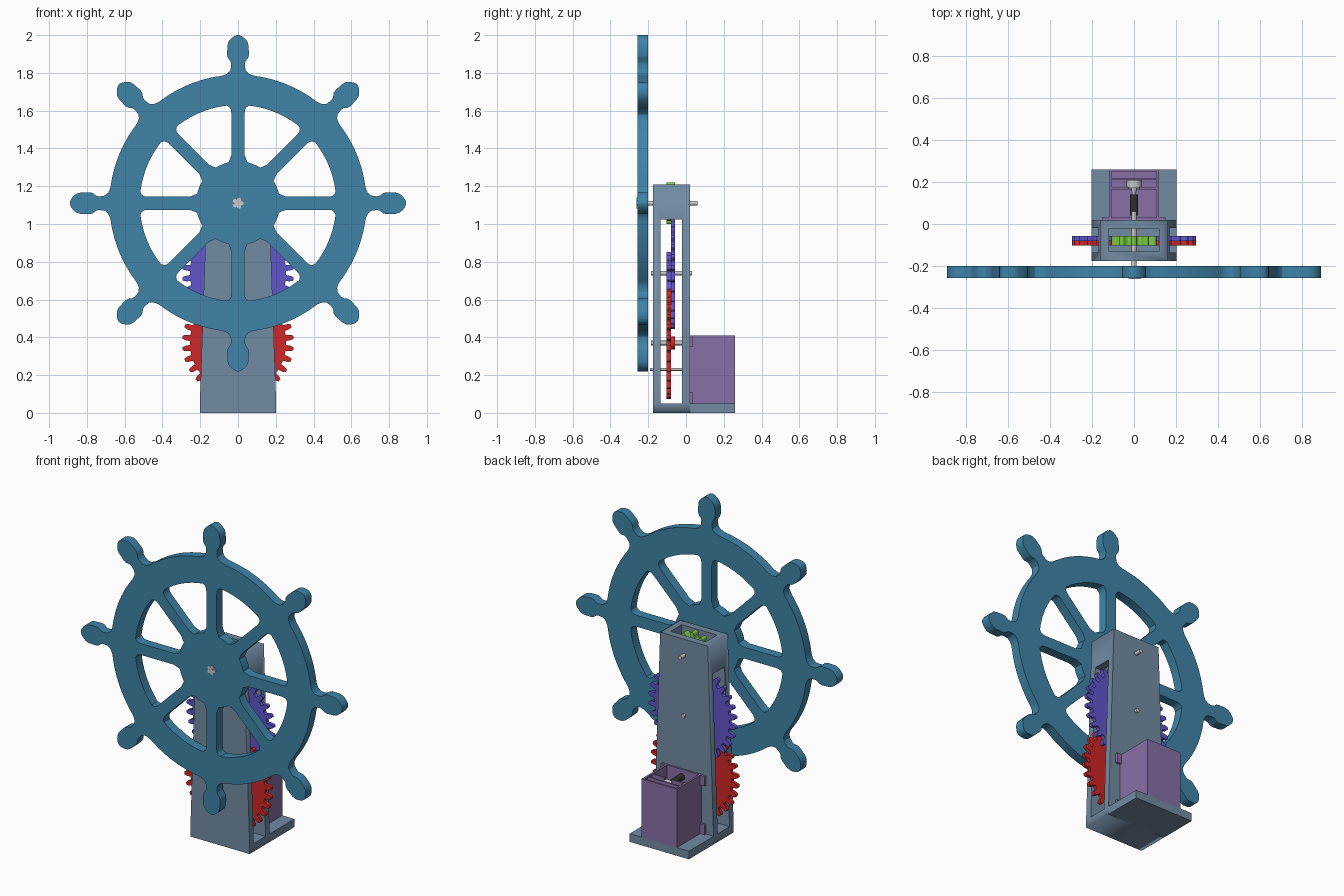
import bpy, bmesh, math
from mathutils import Matrix

if "Cube" in bpy.data.objects:
    bpy.data.objects.remove(bpy.data.objects["Cube"])

def material(name, rgb):
    m = bpy.data.materials.new(name)
    m.diffuse_color = (*rgb, 1)
    m.use_nodes = True
    m.node_tree.nodes["Principled BSDF"].inputs["Base Color"].default_value = m.diffuse_color
    return m

BLUE = material("wheel_blue", (0.05, 0.23, 0.39))
STEEL = material("tower_blue_grey", (0.17, 0.26, 0.37))
RED = material("red", (0.62, 0.02, 0.02))
VIOLET = material("violet", (0.12, 0.09, 0.6))
GREEN = material("green", (0.2, 0.6, 0.06))
MAUVE = material("mauve", (0.25, 0.16, 0.38))
BLACK = material("black", (0.03, 0.03, 0.03))

def finish(name, bm, mat, smooth=False):
    bmesh.ops.remove_doubles(bm, verts=bm.verts, dist=1e-5)
    bmesh.ops.recalc_face_normals(bm, faces=bm.faces)
    me = bpy.data.meshes.new(name)
    bm.to_mesh(me)
    bm.free()
    ob = bpy.data.objects.new(name, me)
    bpy.context.collection.objects.link(ob)
    if mat:
        me.materials.append(mat)
    if smooth:
        bpy.ops.object.select_all(action='DESELECT')
        ob.select_set(True)
        bpy.context.view_layer.objects.active = ob
        bpy.ops.object.shade_smooth_by_angle(angle=math.radians(30))
    return ob

def plate(name, loops, y0, y1, zc, mat, smooth=False):
    """Extrude flat x-z outlines (inner loops become holes) from y0 to y1."""
    cu = bpy.data.curves.new(name + "_outline", 'CURVE')
    cu.dimensions, cu.fill_mode, cu.extrude = '2D', 'BOTH', (y1 - y0) / 2
    for loop in loops:
        s = cu.splines.new('POLY')
        s.points.add(len(loop) - 1)
        for p, (x, z) in zip(s.points, loop):
            p.co = (x, z, 0, 1)
        s.use_cyclic_u = True
    tmp = bpy.data.objects.new("outline", cu)
    bpy.context.collection.objects.link(tmp)
    me = bpy.data.meshes.new_from_object(
        tmp.evaluated_get(bpy.context.evaluated_depsgraph_get()))
    bm = bmesh.new()
    bm.from_mesh(me)
    bpy.data.objects.remove(tmp)
    bpy.data.curves.remove(cu)
    bpy.data.meshes.remove(me)
    bm.transform(Matrix.Translation((0, (y0 + y1) / 2, zc)) @ Matrix.Rotation(math.pi / 2, 4, 'X'))
    return finish(name, bm, mat, smooth)

def box(name, x0, x1, y0, y1, z0, z1, mat=None):
    bm = bmesh.new()
    bmesh.ops.create_cube(bm, size=1)
    bm.transform(Matrix.Translation(((x0 + x1) / 2, (y0 + y1) / 2, (z0 + z1) / 2))
                 @ Matrix.Diagonal((x1 - x0, y1 - y0, z1 - z0, 1)))
    return finish(name, bm, mat)

def rod(name, y0, y1, z, r, mat=None, r_back=None):
    bm = bmesh.new()
    bmesh.ops.create_cone(bm, cap_ends=True, segments=24, radius1=r_back or r,
                          radius2=r, depth=y1 - y0)
    bm.transform(Matrix.Translation((0, (y0 + y1) / 2, z)) @ Matrix.Rotation(math.pi / 2, 4, 'X'))
    return finish(name, bm, mat, True)

def cut(target, *cutters):
    for c in cutters:
        c.hide_render = True
        c.hide_set(True)
        m = target.modifiers.new("cut", 'BOOLEAN')
        m.operation, m.solver, m.object = 'DIFFERENCE', 'EXACT', c
    bpy.context.view_layer.update()
    dg = bpy.context.evaluated_depsgraph_get()
    me = bpy.data.meshes.new_from_object(target.evaluated_get(dg))
    target.modifiers.clear()
    target.data = me
    for c in cutters:
        bpy.data.objects.remove(c)

def polar(r, deg):
    a = math.radians(deg)
    return (r * math.cos(a), r * math.sin(a))

def turned(pts, deg):
    c, s = polar(1, deg)
    return [(x * c - z * s, x * s + z * c) for x, z in pts]

def arc(r, a0, a1, n):
    return [polar(r, a0 + (a1 - a0) * i / n) for i in range(n + 1)]

# Ship wheel: rim with eight handles, eight windows between the spokes
WHEEL_Z = 1.11
half = [(.677, .078), (.687, .055), (.705, .04), (.735, .036), (.752, .04), (.768, .053),
        (.785, .058), (.835, .056), (.856, .05), (.872, .036), (.884, .02), (.89, .006)]
handle = [(u, -v) for u, v in half] + half[::-1]
outer, windows = [], []
window = ([(.255, .035), (.47, .035), (.495, .037), (.508, .045)] + arc(.52, 6.5, 38.5, 12))
mirrored = turned([(u, -v) for u, v in window[:4]], 45)[::-1]
window += mirrored + arc(.222, 32, 13, 8)
for i in range(8):
    outer += turned(handle + arc(.68, 8, 37, 12), 45 * i)
    windows.append(turned(window, 45 * i))
plate("ship_wheel", [outer] + windows, -.258, -.2, WHEEL_Z, BLUE, True)

# Tapered tower: open on both sides, hollow at the top
tower = plate("tower", [[(-.202, 0), (.202, 0), (.202, .05), (.162, 1.21), (-.162, 1.21),
                         (-.202, .05)]], -.175, .02, 0, STEEL)
cut(tower, box("side_opening", -1, 1, -.135, -.02, .05, 1.025),
    box("top_opening", -.12, .12, -.13, -.022, .98, 1.4))
box("base_plate", -.202, .202, .02, .26, 0, .05, STEEL)

# Gears: 30-tooth wheels and 10-tooth pinions of the same pitch
MODULE = .0185
def gear(name, teeth, y0, y1, zc, mat, phase=0):
    rp = MODULE * teeth / 2
    step = 360 / teeth
    prof = [(-.30, -1.2), (-.25, 0), (-.19, .6), (-.11, 1), (.11, 1), (.19, .6), (.25, 0), (.30, -1.2)]
    pts = [polar(rp + MODULE * h, 90 + (i + phase + a) * step)
           for i in range(teeth) for a, h in prof]
    return plate(name, [pts], y0, y1, zc, mat)

gear("red_gear", 30, -.102, -.08, .37, RED)
rod("red_gear_hub", -.08, -.057, .37, .035, RED)
gear("violet_gear", 30, -.08, -.057, .74, VIOLET)
gear("violet_pinion", 10, -.102, -.08, .74, VIOLET)
gear("green_pinion", 10, -.102, -.057, WHEEL_Z, GREEN)

# Axles
for name, y0, y1, z, r in [("wheel_axle", -.262, .06, WHEEL_Z, .012),
                           ("middle_axle", -.185, .033, .74, .012),
                           ("lower_axle", -.185, .05, .37, .012),
                           ("stop_pin", -.19, -.01, .23, .007)]:
    rod(name, y0, y1, z, r)
for i in range(5):
    x, z = polar(.019, 72 * i)
    rod("axle_end_lobe", -.261, -.2, WHEEL_Z + z, .011).location.x = x

# Motor housing with pockets and mounting tabs
housing = box("motor_housing", -.12, .12, .02, .26, .05, .41, MAUVE)
cut(housing, box("front_pocket", -.108, .108, .03, .165, .07, .6),
    box("middle_pocket", -.108, .108, .175, .212, .07, .6),
    box("rear_pocket", -.108, .108, .22, .25, .07, .6),
    box("shaft_slot", -.025, .025, .15, .19, .345, .6))
for s in (-1, 1):
    for z in (.05, .35):
        box("mounting_tab", *sorted((s * .118, s * .15)), .02, .034, z, z + .06, MAUVE)

# Motor and coupling
rod("coupling", .04, .14, .37, .02, BLACK)
rod("motor_tip", .14, .172, .37, .008, None, .014)
rod("motor_body", .172, .21, .37, .035)
